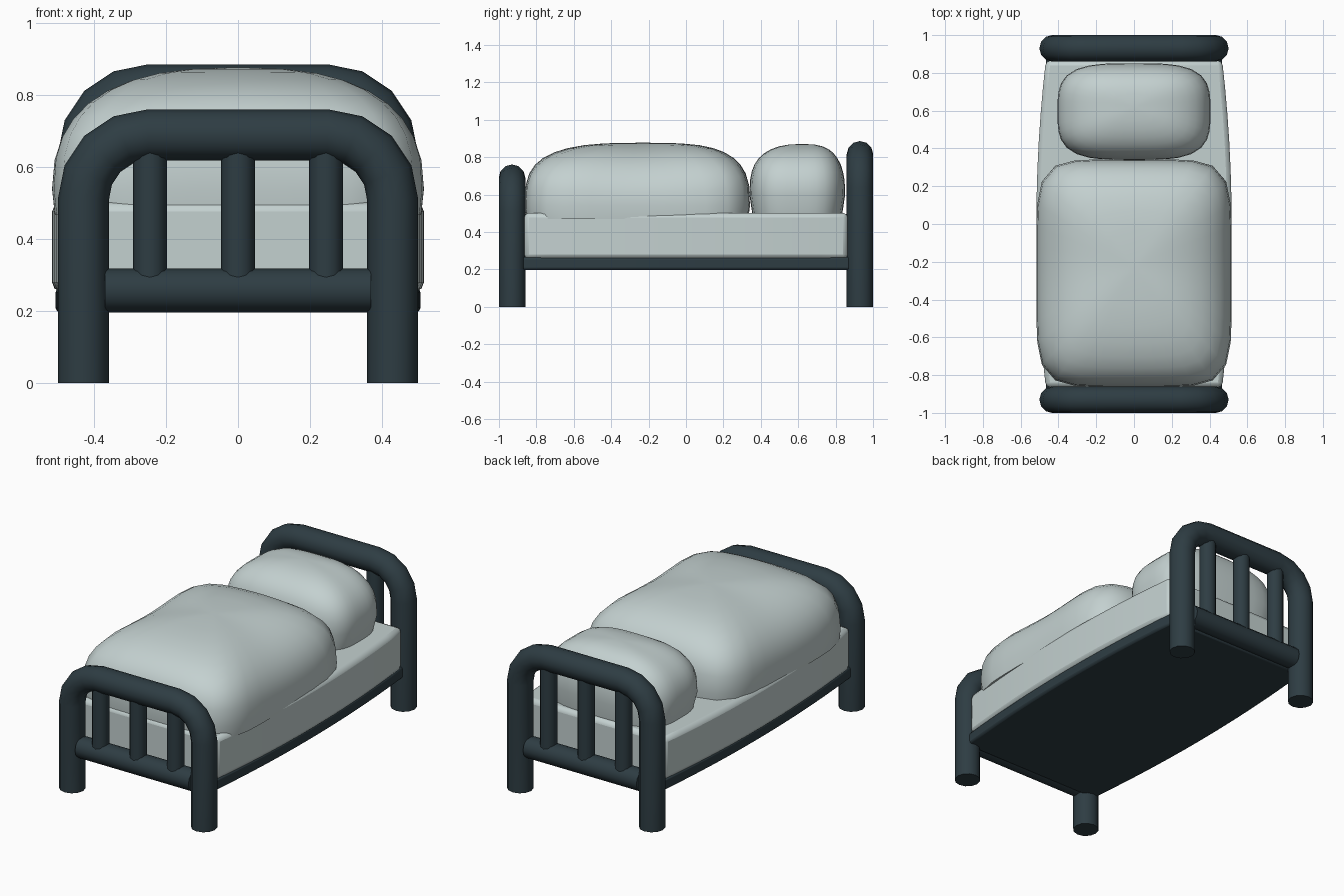
import bpy, bmesh, math
from mathutils import Vector

if "Cube" in bpy.data.objects:
    bpy.data.objects.remove(bpy.data.objects["Cube"])


def material(name, rgb):
    m = bpy.data.materials.new(name)
    m.diffuse_color = (*rgb, 1)
    m.use_nodes = True
    m.node_tree.nodes["Principled BSDF"].inputs["Base Color"].default_value = m.diffuse_color
    return m


DARK = material("dark slate frame", (0.027, 0.046, 0.056))
LIGHT = material("pale grey bedding", (0.55, 0.635, 0.63))


def finish(bm, name, mat, angle=50):
    bmesh.ops.recalc_face_normals(bm, faces=bm.faces)
    me = bpy.data.meshes.new(name)
    bm.to_mesh(me)
    bm.free()
    ob = bpy.data.objects.new(name, me)
    bpy.context.collection.objects.link(ob)
    me.materials.append(mat)
    bpy.ops.object.select_all(action='DESELECT')
    bpy.context.view_layer.objects.active = ob
    ob.select_set(True)
    bpy.ops.object.shade_smooth_by_angle(angle=math.radians(angle))
    return ob


def skin(bm, rings):
    """Bridge rings of points with quads and close both ends."""
    vs = [[bm.verts.new(p) for p in r] for r in rings]
    n = len(vs[0])
    for a, b in zip(vs, vs[1:]):
        for i in range(n):
            j = (i + 1) % n
            bm.faces.new((a[i], a[j], b[j], b[i]))
    bm.faces.new(vs[0])
    bm.faces.new(vs[-1])


def tube(name, path, radius, sides=12):
    """Sweep a round section along a path lying in an xz plane."""
    pts = [Vector(p) for p in path]
    rings = []
    for i, p in enumerate(pts):
        t = (pts[min(i + 1, len(pts) - 1)] - pts[max(i - 1, 0)]).normalized()
        side, y = Vector((t.z, 0, -t.x)), Vector((0, 1, 0))
        rings.append([p + radius * (side * math.cos(a) + y * math.sin(a))
                      for a in (2 * math.pi * k / sides for k in range(sides))])
    bm = bmesh.new()
    skin(bm, rings)
    return finish(bm, name, DARK)


def bed_end(label, y, top):
    # arched hoop with legs
    cz, r = top - 0.07 - 0.18, 0.18
    left = [(-0.43, y, 0)]
    for k in range(5):
        a = math.pi - k * math.pi / 8
        left.append((-0.25 + r * math.cos(a), y, cz + r * math.sin(a)))
    right = [(-x, yy, z) for x, yy, z in reversed(left)]
    tube(label + "_hoop", left + right, 0.071)
    # lower rail and upright bars
    tube(label + "_rail", [(-0.37, y, 0.258), (0.37, y, 0.258)], 0.061)
    for i in (-1, 0, 1):
        x = i * 0.245
        tube(f"{label}_bar_{i + 2}", [(x, y, 0.27), (x, y, top - 0.1)], 0.047)


def bowed_slab(name, mat, mid, bow, length, z0, z1, bevel):
    """Box whose long sides bow outward in the middle."""
    bm = bmesh.new()
    rings = []
    for i in range(13):
        v = -1 + i / 6
        w = mid - bow * v * v
        rings.append([(-w, v * length, z0), (w, v * length, z0),
                      (w, v * length, z1), (-w, v * length, z1)])
    skin(bm, rings)
    ob = finish(bm, name, mat, 40)
    b = ob.modifiers.new("soft edges", 'BEVEL')
    b.width, b.segments = bevel, 2
    b.limit_method, b.angle_limit = 'ANGLE', math.radians(40)
    return ob


def cushion(name, yc, hx, hy, ze, top, foot, kx, ky, peak, zlow, rlow, n=40, up=9):
    """Puffed dome on a rounded rectangle footprint."""
    def ring(w_of, peak_shift):
        out = []
        for i in range(n):
            a = 2 * math.pi * (i + 0.5) / n
            c, s = math.cos(a), math.sin(a)
            rad = (abs(c) ** foot + abs(s) ** foot) ** (-1 / foot)
            r, w = w_of(kx + (ky - kx) * s * s)
            out.append((hx * c * rad * r, yc + hy * s * rad * r + peak_shift,
                        ze + (top - ze) * w))
        return out
    low = (zlow - ze) / (top - ze)
    rings = [ring(lambda k: (rlow, low), 0)]
    for j in range(up):
        p = j / up * math.pi / 2
        rings.append(ring(lambda k: (math.cos(p) ** (2 / k), math.sin(p) ** (2 / k)),
                          peak * math.sin(p) ** 4))
    # close-in crown ring
    rings.append(ring(lambda k: (0.06, 1), peak))
    bm = bmesh.new()
    skin(bm, rings)
    return finish(bm, name, LIGHT, 60)


# Frame
bed_end("footboard", -0.93, 0.76)
bed_end("headboard", 0.93, 0.885)
bowed_slab("bed_base", DARK, 0.507, 0.045, 0.9, 0.197, 0.265, 0.012)

# Bedding
bowed_slab("mattress", LIGHT, 0.517, 0.05, 0.865, 0.255, 0.502, 0.025)
cushion("duvet", -0.26, 0.517, 0.602, 0.54, 0.877, 5.8, 2.3, 3.2, 0.03, 0.468, 0.985)
cushion("pillow", 0.595, 0.405, 0.256, 0.60, 0.87, 3.5, 2.5, 2.7, 0.025, 0.48, 0.93)
